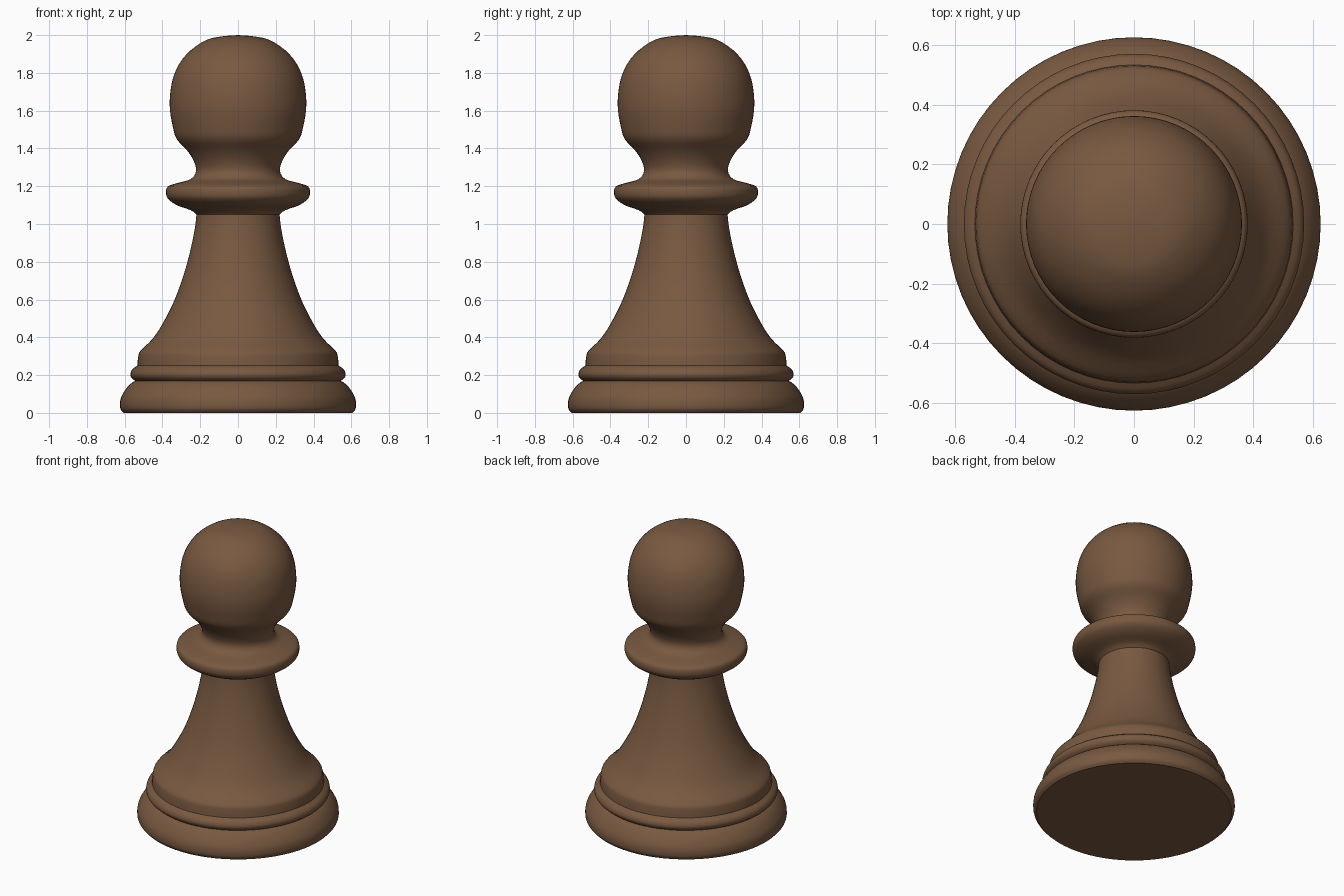
import bpy, bmesh, math
from mathutils import Vector

if "Cube" in bpy.data.objects:
    bpy.data.objects.remove(bpy.data.objects["Cube"])

SIDES = 64

# Profile sections (radius, height), split where the silhouette has a hard crease
base = [(0.605, 0), (0.622, 0.02), (0.625, 0.05), (0.618, 0.085), (0.595, 0.125), (0.57, 0.153), (0.545, 0.17)]
ring = [(0.545, 0.17), (0.563, 0.185), (0.57, 0.205), (0.56, 0.23), (0.533, 0.25)]
body = [(0.533, 0.25), (0.528, 0.3), (0.515, 0.33), (0.45, 0.395), (0.395, 0.48), (0.335, 0.6),
        (0.285, 0.74), (0.25, 0.87), (0.228, 0.98), (0.22, 1.05)]
collar = [(0.22, 1.05), (0.25, 1.073), (0.325, 1.1), (0.372, 1.135), (0.381, 1.17), (0.37, 1.2),
          (0.32, 1.217), (0.25, 1.238), (0.222, 1.28), (0.235, 1.335), (0.27, 1.39), (0.325, 1.45),
          (0.345, 1.515), (0.36, 1.6), (0.36, 1.68), (0.345, 1.77), (0.31, 1.85), (0.25, 1.92),
          (0.165, 1.975), (0.08, 1.994), (0, 2.0)]


def smooth_path(points, steps=3):
    """Catmull-Rom curve through the points of one section."""
    p = [Vector(q) for q in points]
    p = [2 * p[0] - p[1]] + p + [2 * p[-1] - p[-2]]
    out = []
    for a, b, c, d in zip(p, p[1:], p[2:], p[3:]):
        for i in range(steps):
            t = i / steps
            out.append(0.5 * (2 * b + (c - a) * t + (2 * a - 5 * b + 4 * c - d) * t * t
                              + (3 * b - 3 * c + d - a) * t ** 3))
    return out


profile = [Vector((0, 0))]
for section in (base, ring, body, collar):
    profile += smooth_path(section)
profile.append(Vector((0, 2)))

# Turn the whole profile on the lathe as one closed surface
bm = bmesh.new()
verts = [bm.verts.new((p.x, 0, p.y)) for p in profile]
edges = [bm.edges.new(pair) for pair in zip(verts, verts[1:])]
bmesh.ops.spin(bm, geom=verts + edges, cent=(0, 0, 0), axis=(0, 0, 1),
               angle=math.tau, steps=SIDES, use_duplicate=False)
bmesh.ops.remove_doubles(bm, verts=bm.verts, dist=0.0005)
bmesh.ops.recalc_face_normals(bm, faces=bm.faces)
mesh = bpy.data.meshes.new("turned_pawn")
bm.to_mesh(mesh)
bm.free()
pawn = bpy.data.objects.new("turned_pawn", mesh)
bpy.context.collection.objects.link(pawn)

# Brown wood
wood = bpy.data.materials.new("brown_wood")
wood.diffuse_color = (0.19, 0.1, 0.052, 1)
wood.use_nodes = True
wood.node_tree.nodes["Principled BSDF"].inputs["Base Color"].default_value = wood.diffuse_color
mesh.materials.append(wood)

bpy.context.view_layer.objects.active = pawn
pawn.select_set(True)
bpy.ops.object.shade_smooth_by_angle(angle=math.radians(40))
